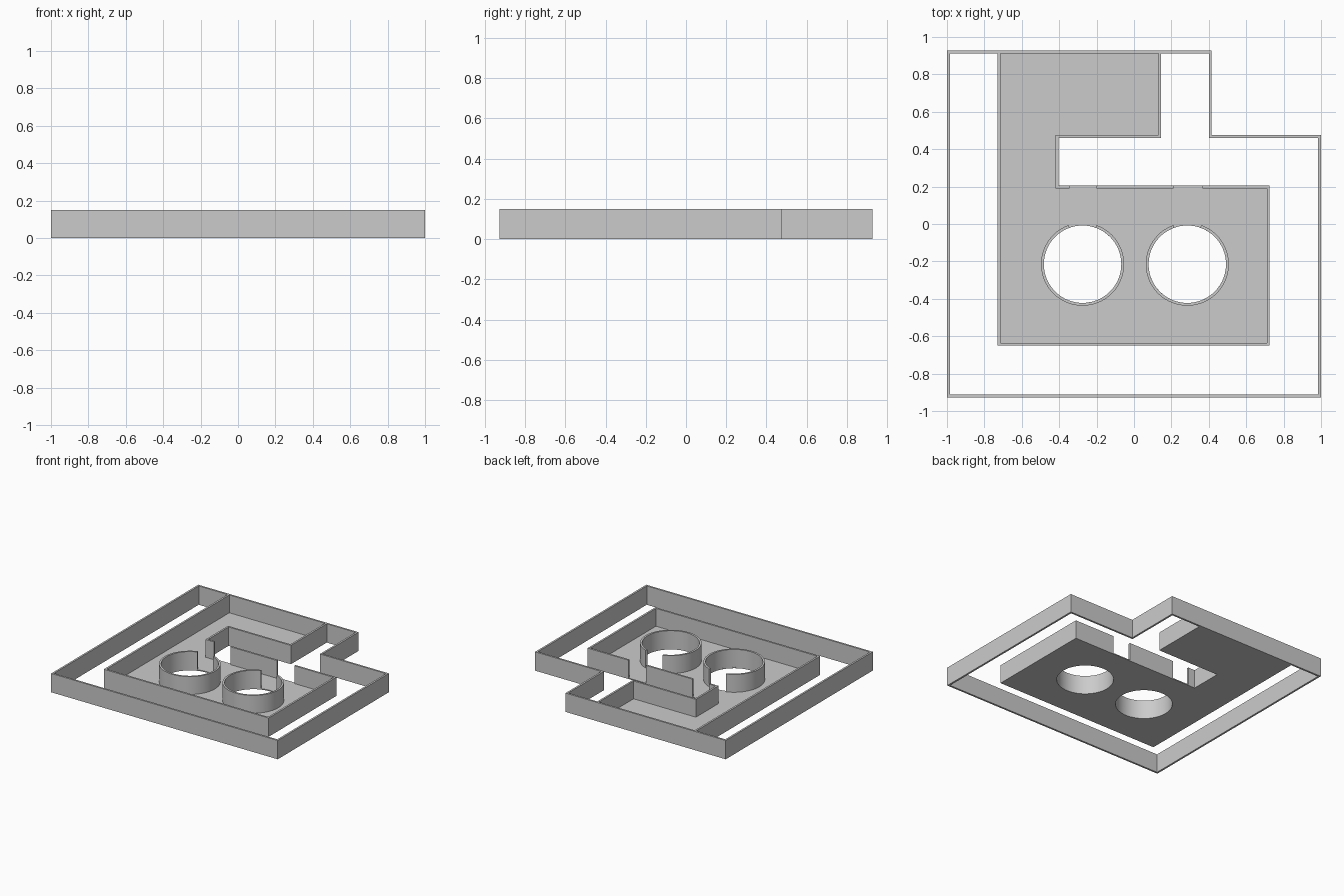
import bpy, bmesh, math
from mathutils import Vector

cube = bpy.data.objects.get("Cube")
if cube:
    bpy.data.objects.remove(cube, do_unlink=True)

HEIGHT, THICK, SLAB = 0.15, 0.015, 0.008

grey = bpy.data.materials.new("light grey")
grey.use_nodes = True
grey.diffuse_color = (0.6, 0.6, 0.6, 1)
grey.node_tree.nodes["Principled BSDF"].inputs["Base Color"].default_value = (0.6, 0.6, 0.6, 1)


def finish(name, bm):
    bmesh.ops.recalc_face_normals(bm, faces=bm.faces)
    mesh = bpy.data.meshes.new(name)
    bm.to_mesh(mesh)
    bm.free()
    mesh.materials.append(grey)
    obj = bpy.data.objects.new(name, mesh)
    bpy.context.collection.objects.link(obj)
    bpy.ops.object.select_all(action='DESELECT')
    obj.select_set(True)
    bpy.context.view_layer.objects.active = obj
    bpy.ops.object.shade_smooth_by_angle(angle=math.radians(30))


def wall(name, path, closed=False, bottom=SLAB):
    """Wall whose outer face follows the path; it is thickened to the left."""
    pts = [Vector(p) for p in path]
    n = len(pts)
    bm = bmesh.new()
    sections = []
    for i, p in enumerate(pts):
        before = p - pts[i - 1] if closed or i > 0 else pts[1] - p
        after = pts[(i + 1) % n] - p if closed or i < n - 1 else before
        a = Vector((-before.y, before.x)).normalized()
        b = Vector((-after.y, after.x)).normalized()
        q = p + (a + b) * (THICK / (1 + a.dot(b)))
        sections.append([bm.verts.new((v.x, v.y, z)) for v, z in
                         ((p, bottom), (q, bottom), (q, HEIGHT), (p, HEIGHT))])
    for i in range(n if closed else n - 1):
        s, t = sections[i], sections[(i + 1) % n]
        for k in range(4):
            m = (k + 1) % 4
            bm.faces.new((s[k], s[m], t[m], t[k]))
    if not closed:
        bm.faces.new(sections[0])
        bm.faces.new(sections[-1])
    finish(name, bm)


def arc(cx, cy, radius, start, sweep, steps):
    return [(cx + radius * math.cos(start + sweep * i / steps),
             cy + radius * math.sin(start + sweep * i / steps)) for i in range(steps + 1)]


# Outer boundary wall with its notched corner
wall("boundary_wall", [(-1, -0.927), (1, -0.927), (1, 0.475), (0.415, 0.475),
                       (0.415, 0.927), (-1, 0.927)], closed=True, bottom=0)

# Inner walls, broken by two doorways
back = 0.927 - THICK
wall("passage_wall", [(-0.345, 0.205), (-0.405, 0.205), (-0.405, 0.46),
                      (0.145, 0.46), (0.145, back)])
wall("room_wall", [(-0.73, back), (-0.73, -0.65), (0.725, -0.65),
                   (0.725, 0.205), (0.365, 0.205)])
wall("doorway_wall", [(0.21, 0.205), (-0.2, 0.205)])

# Round walls, each open towards the doorways
centres = {"left": (0.285, -0.215), "right": (-0.275, -0.215)}
RADIUS = 0.222
gap = math.asin(0.075 / RADIUS)
for side, (cx, cy) in centres.items():
    wall(side + "_round_wall",
         arc(cx, cy, RADIUS, math.pi / 2 + gap, math.tau - 2 * gap, 60))

# Floor slab with two round openings
bm = bmesh.new()
loops = [[(-0.73, -0.65), (0.725, -0.65), (0.725, 0.205), (-0.405, 0.205),
          (-0.405, 0.46), (0.145, 0.46), (0.145, back), (-0.73, back)]]
loops += [arc(cx, cy, RADIUS - THICK, 0, math.tau, 64)[:-1] for cx, cy in centres.values()]
edges = []
for loop in loops:
    verts = [bm.verts.new((x, y, 0)) for x, y in loop]
    edges += [bm.edges.new((verts[i - 1], verts[i])) for i in range(len(verts))]
bmesh.ops.triangle_fill(bm, use_beauty=True, use_dissolve=False, edges=edges, normal=(0, 0, 1))
top = bmesh.ops.extrude_face_region(bm, geom=bm.faces[:], use_keep_orig=True)["geom"]
bmesh.ops.translate(bm, vec=(0, 0, SLAB),
                    verts=[v for v in top if isinstance(v, bmesh.types.BMVert)])
finish("floor", bm)
